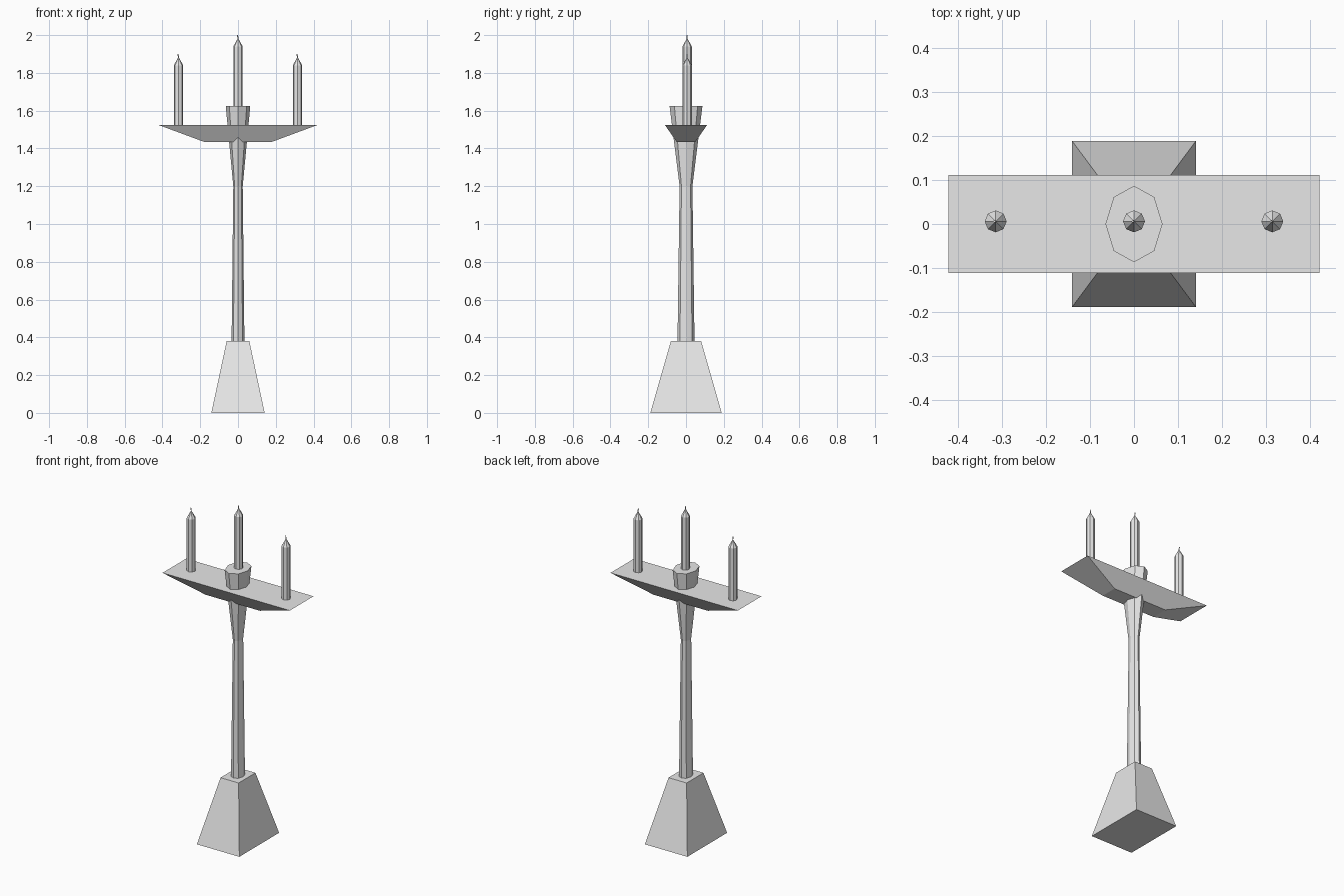
import bpy
import bmesh
from math import cos, sin, tau

cube = bpy.data.objects.get("Cube")
if cube:
    bpy.data.objects.remove(cube, do_unlink=True)

grey = bpy.data.materials.new("plain_grey")
grey.use_nodes = True
grey.diffuse_color = (0.8, 0.8, 0.8, 1)
grey.node_tree.nodes["Principled BSDF"].inputs["Base Color"].default_value = (0.8, 0.8, 0.8, 1)


def rectangle(half_x, half_y, z):
    return [(-half_x, -half_y, z), (half_x, -half_y, z),
            (half_x, half_y, z), (-half_x, half_y, z)]


def ellipse(rx, ry, z, sides=8):
    return [(rx * cos(tau * i / sides), ry * sin(tau * i / sides), z)
            for i in range(sides)]


def loft(name, rings, location=(0, 0, 0), apex=None):
    """Skin a stack of rings, closed below and by a cap or a point above."""
    bm = bmesh.new()
    loops = [[bm.verts.new(co) for co in ring] for ring in rings]
    n = len(loops[0])
    for low, high in zip(loops, loops[1:]):
        for i in range(n):
            j = (i + 1) % n
            bm.faces.new((low[i], low[j], high[j], high[i]))
    bm.faces.new(loops[0][::-1])
    if apex:
        tip = bm.verts.new(apex)
        for i in range(n):
            bm.faces.new((loops[-1][i], loops[-1][(i + 1) % n], tip))
    else:
        bm.faces.new(loops[-1])
    mesh = bpy.data.meshes.new(name)
    bm.to_mesh(mesh)
    bm.free()
    mesh.materials.append(grey)
    obj = bpy.data.objects.new(name, mesh)
    obj.location = location
    bpy.context.collection.objects.link(obj)
    return obj


# Tapered foot
loft("base", [rectangle(0.141, 0.189, 0), rectangle(0.06, 0.08, 0.38)])

# Octagonal shaft flaring into the central cup
loft("stem", [ellipse(0.034, 0.045, 0.38), ellipse(0.025, 0.034, 1.2),
              ellipse(0.065, 0.087, 1.625)])

# Wide tray with sloping underside
loft("tray", [rectangle(0.18, 0.05, 1.435), rectangle(0.423, 0.112, 1.525)])

# Candles with pointed tops and thin, slightly bent wicks
for side, x, z in (("right", -0.315, 1.525), ("centre", 0, 1.625), ("left", 0.315, 1.525)):
    place = (x, 0.006, z)
    loft(side + "_candle", [ellipse(0.025, 0.025, 0), ellipse(0.025, 0.025, 0.315)],
         place, apex=(0, 0, 0.36))
    wick = [ellipse(0.003, 0.003, h, 4) for h in (0.34, 0.36, 0.375)]
    wick[-1] = [(px - 0.003, py, pz) for px, py, pz in wick[-1]]
    loft(side + "_wick", wick, place)
